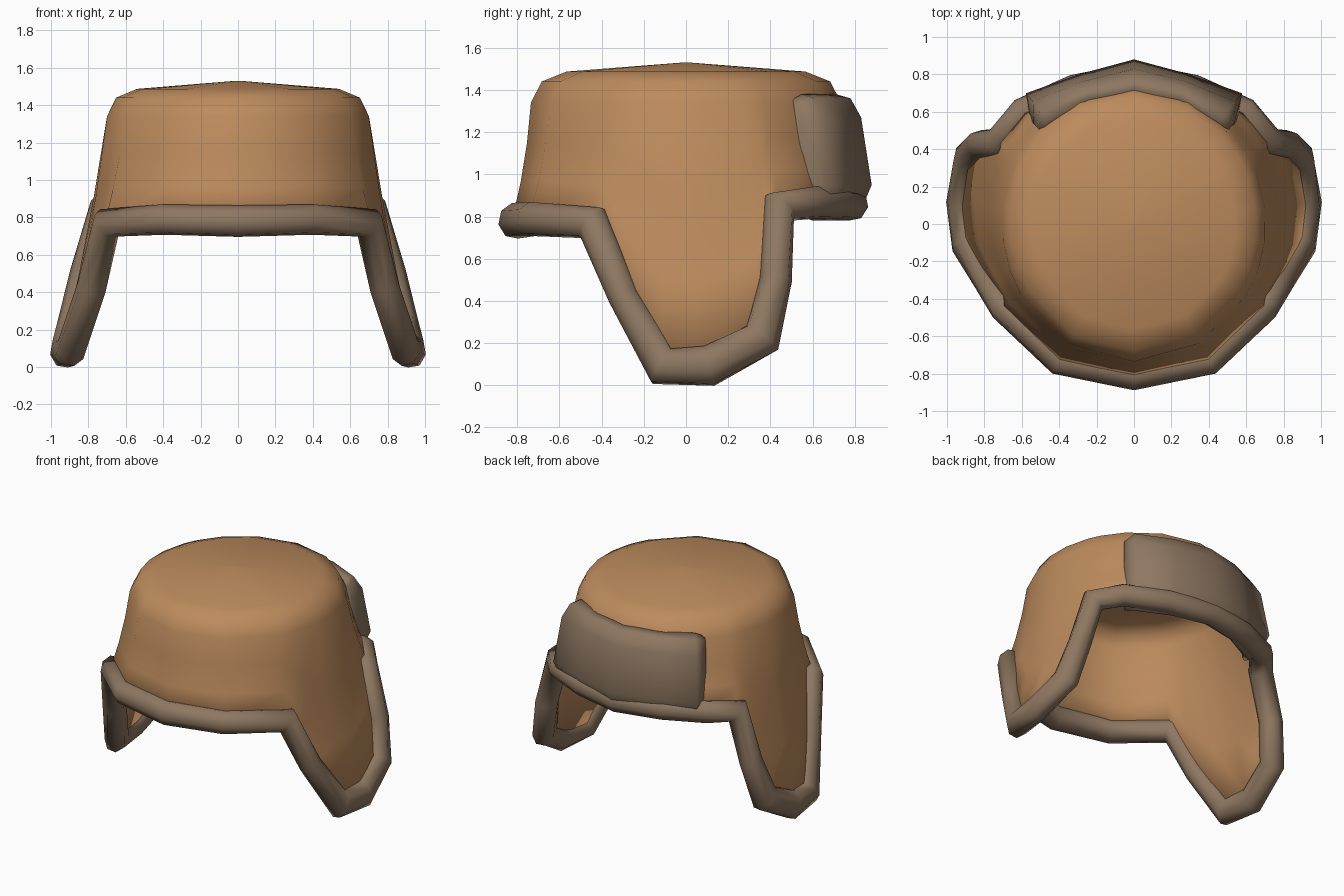
import bpy, bmesh, math
from mathutils import Vector

if "Cube" in bpy.data.objects:
    bpy.data.objects.remove(bpy.data.objects["Cube"])


def material(name, rgb):
    m = bpy.data.materials.new(name)
    m.diffuse_color = (*rgb, 1)
    m.use_nodes = True
    m.node_tree.nodes["Principled BSDF"].inputs["Base Color"].default_value = m.diffuse_color
    return m


FABRIC = material("tan fabric", (0.51, 0.26, 0.11))
FUR = material("grey brown fur", (0.27, 0.185, 0.12))


def loft(name, rings, mat, loop=False, cap_start=False, cap_end=False):
    """Skin a list of closed rings that all have the same point count."""
    bm = bmesh.new()
    vs = [[bm.verts.new(p) for p in r] for r in rings]
    n = len(vs[0])
    for k in range(len(vs) if loop else len(vs) - 1):
        a, b = vs[k], vs[(k + 1) % len(vs)]
        for i in range(n):
            j = (i + 1) % n
            bm.faces.new((a[i], a[j], b[j], b[i]))
    if cap_start:
        bm.faces.new(vs[0])
    if cap_end:
        bm.faces.new(vs[-1])
    bmesh.ops.recalc_face_normals(bm, faces=bm.faces)
    me = bpy.data.meshes.new(name)
    bm.to_mesh(me)
    bm.free()
    me.materials.append(mat)
    ob = bpy.data.objects.new(name, me)
    bpy.context.collection.objects.link(ob)
    for p in me.polygons:
        p.use_smooth = True
    return ob


# Right half of the rim, front to back: x, y, z, half width of the fur edging
half = [
    (0.00, -0.810, 0.780, 0.080), (0.40, -0.730, 0.788, 0.075),
    (0.70, -0.440, 0.770, 0.072), (0.785, -0.295, 0.420, 0.070),
    (0.895, -0.115, 0.090, 0.080), (0.925, 0.110, 0.092, 0.092),
    (0.885, 0.360, 0.225, 0.085), (0.82, 0.425, 0.500, 0.072),
    (0.72, 0.440, 0.845, 0.068), (0.59, 0.600, 0.865, 0.072),
    (0.32, 0.720, 0.865, 0.075), (0.00, 0.785, 0.860, 0.075),
]
rim = half + [(-x, y, z, w) for x, y, z, w in half[-2:0:-1]]
N = len(rim)
pts = [Vector(r[:3]) for r in rim]


def out(p):
    return Vector((p.x, p.y, 0)).normalized()


# Crown and ear flaps: one shell from the rim up to the rounded crown
def crown_ring(s, z):
    ring = []
    for p in pts:
        o = out(p)
        r = 1 / math.hypot(o.x / 0.705, o.y / 0.735)
        ring.append(o * r * s + Vector((0, 0, z)))
    return ring


edge = [p + out(p) * 0.015 for p in pts]
shoulder = crown_ring(1.0, 1.34)
rows = [edge]
for t in (0.33, 0.66):
    rows.append([a.lerp(b, t) - out(a) * 0.012 for a, b in zip(edge, shoulder)])
rows += [shoulder, crown_ring(0.93, 1.44), crown_ring(0.77, 1.487),
         crown_ring(0.02, 1.53)]
shell = loft("crown_and_ear_flaps", rows, FABRIC, cap_end=True)
sol = shell.modifiers.new("thickness", "SOLIDIFY")
sol.thickness = 0.06
sol.offset = -1

# Fur edging: flattened tube swept along the rim, mitred at the corners
rings = []
for i, p in enumerate(pts):
    d0 = (p - pts[i - 1]).normalized()
    d1 = (pts[(i + 1) % N] - p).normalized()
    t = (d0 + d1).normalized()
    nrm = out(p) + Vector((0, 0, 0.2))
    nrm = (nrm - t * nrm.dot(t)).normalized()
    side = t.cross(nrm) * min(1.25, 1 / max(t.dot(d0), 0.1))
    w = rim[i][3]
    ring = []
    for k in range(8):
        a = math.tau * (k + 0.5) / 8
        ring.append(p + nrm * 0.08 * math.cos(a) + side * w * 1.06 * math.sin(a))
    rings.append(ring)
loft("fur_edging", rings, FUR, loop=True)

# Turned-up back flap: padded section (distance from axis, height) bent round the back
section = [(0.73, 0.81), (0.77, 0.78), (0.83, 0.83), (0.88, 0.95),
           (0.83, 1.27), (0.78, 1.36), (0.71, 1.38), (0.69, 1.33)]
stations = [(-45, 0.45, 0.90), (-39.6, 1.15, 1.0), (-20, 0.85, 1.0), (0, 1.0, 1.0),
            (20, 0.85, 1.0), (39.6, 1.15, 1.0), (45, 0.45, 0.90)]
rings = []
for deg, puff, tall in stations:
    a = math.radians(deg)
    ring = []
    for r, z in section:
        r = 0.70 + (r - 0.70) * puff
        z = 1.10 + (z - 1.10) * tall
        ring.append(Vector((r * math.sin(a), r * math.cos(a), z)))
    rings.append(ring)
loft("back_flap", rings, FUR, cap_start=True, cap_end=True)
